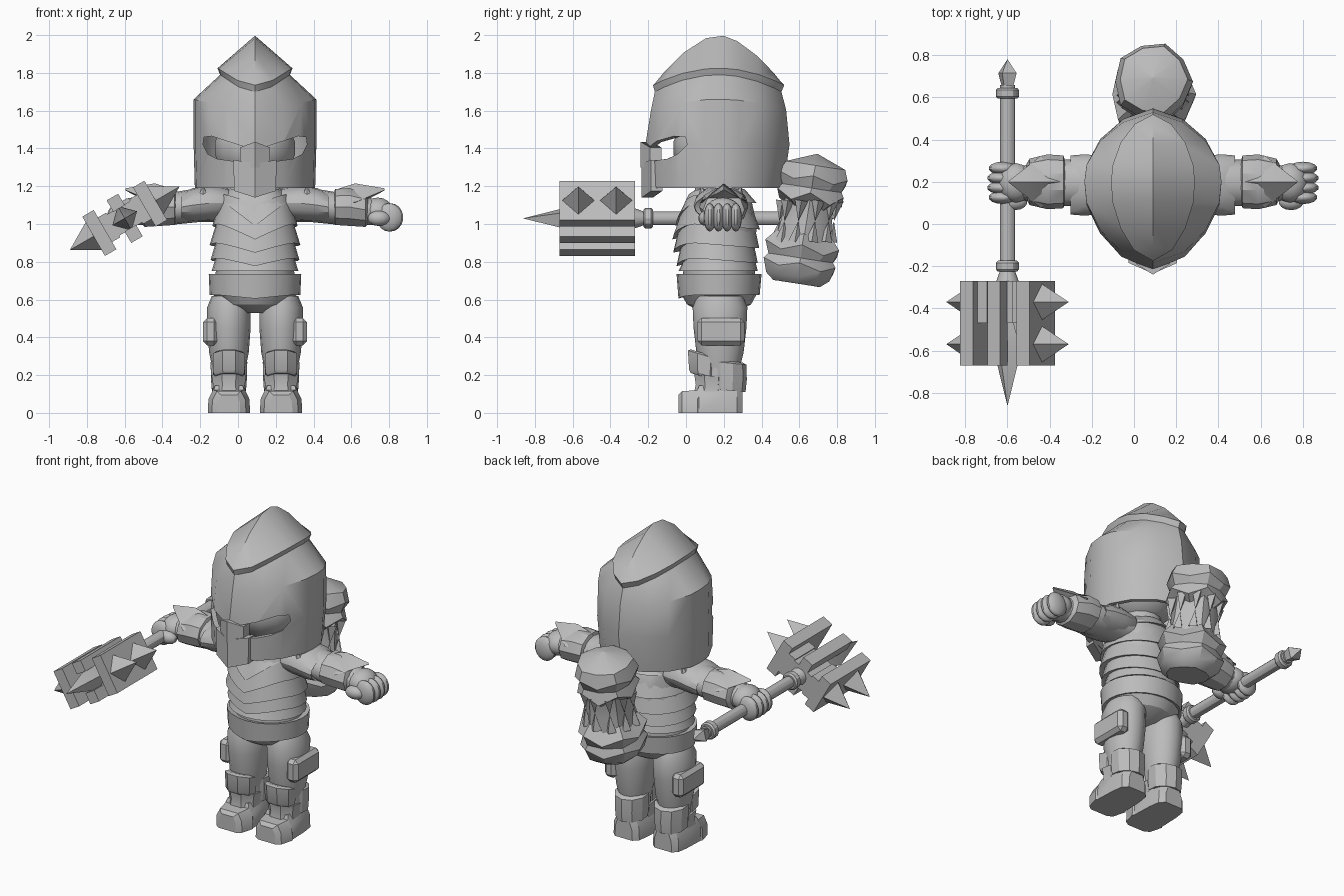
import bpy, bmesh, math
from mathutils import Vector, Matrix

if "Cube" in bpy.data.objects:
    bpy.data.objects.remove(bpy.data.objects["Cube"])

CX = 0.09  # body centre line
steel = bpy.data.materials.new("steel_grey")
steel.diffuse_color = (0.5, 0.5, 0.5, 1)
steel.use_nodes = True
steel.node_tree.nodes["Principled BSDF"].inputs["Base Color"].default_value = steel.diffuse_color


def finish(name, bm, offset=CX):
    bmesh.ops.translate(bm, verts=bm.verts, vec=(offset, 0, 0))
    bmesh.ops.remove_doubles(bm, verts=bm.verts, dist=0.0005)
    bmesh.ops.recalc_face_normals(bm, faces=bm.faces)
    me = bpy.data.meshes.new(name)
    bm.to_mesh(me)
    bm.free()
    me.materials.append(steel)
    ob = bpy.data.objects.new(name, me)
    bpy.context.collection.objects.link(ob)
    return ob


def loft(name, rings, caps=True, offset=CX):
    bm = bmesh.new()
    vs = [[bm.verts.new(p) for p in r] for r in rings]
    n = len(rings[0])
    for a, b in zip(vs, vs[1:]):
        for i in range(n):
            bm.faces.new((a[i], a[(i + 1) % n], b[(i + 1) % n], b[i]))
    if caps:
        bm.faces.new(vs[0])
        bm.faces.new(vs[-1])
    return finish(name, bm, offset)


def oval(cx, cy, z, rx, ry, n=16, dip=0, tilt=0):
    """Flat ring; dip makes a V at the front, tilt slopes it along y."""
    out = []
    for i in range(n):
        a = 2 * math.pi * (i + 0.5 * (n < 16)) / n
        x, y = rx * math.cos(a), ry * math.sin(a)
        front = max(0, 1 - abs(x) / rx * 1.2) if y < 0 else 0
        out.append((cx + x, cy + y, z - dip * front + tilt * y))
    return out


def xoval(x, cy, cz, ry, rz, n=16):
    return [(x, cy + ry * math.cos(2 * math.pi * i / n), cz + rz * math.sin(2 * math.pi * i / n)) for i in range(n)]


def solid(name, kind, mat, offset=CX, **kw):
    bm = bmesh.new()
    getattr(bmesh.ops, "create_" + kind)(bm, **kw)
    bmesh.ops.transform(bm, matrix=mat, verts=bm.verts)
    return finish(name, bm, offset)


def place(loc, scale=(1, 1, 1)):
    return Matrix.Translation(loc) @ Matrix.Diagonal((*scale, 1))


def ball(name, loc, r):
    return solid(name, "uvsphere", place(loc, r), u_segments=14, v_segments=9, radius=1)


def aim(loc, direction, roll=0):
    q = Vector(direction).to_track_quat('Z', 'Y').to_matrix().to_4x4()
    return Matrix.Translation(loc) @ q @ Matrix.Rotation(roll, 4, 'Z')


def apply_mod(ob, kind, **kw):
    m = ob.modifiers.new(kind, kind)
    for k, v in kw.items():
        setattr(m, k, v)
    bpy.context.view_layer.objects.active = ob
    bpy.ops.object.modifier_apply(modifier=m.name)


# Helmet: pointed-oval plan, shell body and ridged crest
PX = [0, .15, .25, .315, .325, .315, .25, .14, 0]
PY = [-1, -.85, -.56, -.2, .08, .3, .62, .87, 1]


def helm(xs, y0, y1, z, drop, power=2):
    half = [(x * xs, (y0 + y1) / 2 + t * (y1 - y0) / 2, z - drop * abs(t) ** power) for x, t in zip(PX, PY)]
    return half + [(-x, y, h) for x, y, h in half[-2:0:-1]]


neck_in = helm(.57, -.165, .505, 1.79, .09)
shell = loft("helmet_shell", [helm(.98, -.2, .515, 1.19, 0), helm(1, -.215, .548, 1.42, 0),
                              helm(1, -.185, .53, 1.66, .055), neck_in], caps=False)
loft("helmet_crest", [neck_in, helm(.61, -.175, .52, 1.825, .09),
                      helm(0, -.16, .505, 2.0, .25, 1.7)], caps=False)
apply_mod(shell, 'SOLIDIFY', thickness=.03, offset=-1)
for s in (1, -1):
    slot = [(.03, 1.32), (.2, 1.345), (.25, 1.37), (.275, 1.42), (.27, 1.46), (.23, 1.465), (.03, 1.40)]
    cut = loft("slot_cutter", [[(s * x, y, z) for x, z in slot] for y in (-.4, .1)])
    cut.hide_render = True
    apply_mod(shell, 'BOOLEAN', operation='DIFFERENCE', object=cut, solver='EXACT')
    bpy.data.objects.remove(cut)


def wedge(name, y0, levels, d=.05):
    """Folded front plate; each level is (z at sides, z at middle, half width)."""
    loft(name, [[(-w, y0 + d, z), (0, y0, m), (w, y0 + d, z), (w, y0 + d + .06, z),
                 (0, y0 + .06, m), (-w, y0 + d + .06, z)] for z, m, w in levels])


wedge("nose_guard", -.24, [(1.30, 1.30, .08), (1.405, 1.435, .08)])
wedge("chin_guard", -.235, [(1.175, 1.14, .11), (1.34, 1.32, .115)])
ball("head", (0, .17, 1.4), (.22, .24, .2))
solid("neck", "cone", place((0, .17, 1.2)), cap_ends=True, segments=14, radius1=.13, radius2=.11, depth=.2)

# Torso core and overlapping armour bands
core = [(.53, .07, .09), (.575, .18, .17), (.63, .225, .2), (.8, .2, .185), (1.0, .21, .2), (1.13, .21, .17), (1.19, .13, .12)]
loft("torso", [oval(0, .175, z, rx, ry) for z, rx, ry in core])


def band(name, cy, top, bot, tilt=0):
    (z0, x0, y0, d0), (z1, x1, y1, d1) = top, bot
    loft(name, [oval(0, cy, z0 - .01, x0 * .85, y0 * .85, 24, d0, tilt), oval(0, cy, z0, x0, y0, 24, d0, tilt),
                oval(0, cy, z1, x1, y1, 24, d1, tilt), oval(0, cy, z1 + .01, x1 * .85, y1 * .85, 24, d1, tilt)])


band("collar_plate", .16, (1.185, .13, .15, .04), (1.11, .19, .215, .12))
band("chest_plate", .16, (1.15, .19, .17, .06), (.99, .225, .232, .09), -.08)
band("rib_band", .16, (1.02, .2, .2, .07), (.89, .24, .228, .06), -.08)
band("belly_band", .165, (.93, .2, .19, .05), (.81, .235, .215, .05), -.08)
band("waist_band", .17, (.83, .205, .19, .04), (.75, .23, .21, 0))
band("belt", .175, (.735, .245, .225, 0), (.625, .24, .215, .02))

for s, side in ((1, "left"), (-1, "right")):
    lx = s * .138
    # Legs
    thigh = [(.22, .085, .1), (.32, .105, .125), (.45, .115, .14), (.56, .115, .145), (.62, .09, .12)]
    loft(side + "_thigh", [oval(lx, .18, z, a, b) for z, a, b in thigh])
    pad = solid(side + "_thigh_pad", "cube", place((s * .235, .185, .43), (.08, .25, .145)), size=1)
    apply_mod(pad, 'BEVEL', width=.022, segments=1)
    loft(side + "_shin", [oval(lx, .18, z, .088, r, 12) for z, r in ((.08, .1), (.3, .11))])
    knee = [(.19, .08, .075), (.205, .09, .085), (.305, .092, .092), (.315, .075, .075)]
    loft(side + "_knee_guard", [oval(lx, .095, z, a, b, 8, tilt=-.3) for z, a, b in knee])
    calf = [(.12, .095, .1), (.185, .1, .107), (.265, .102, .105), (.275, .085, .085)]
    loft(side + "_calf_guard", [oval(lx, .215, z, a, b, 10, tilt=-.1) for z, a, b in calf])
    shin = [(.09, .1, .1), (.14, .09, .09), (.195, .1, .1)]
    loft(side + "_shin_guard", [oval(lx, .135, z, a, b, 8, tilt=-.15) for z, a, b in shin])
    # Boots, lofted from toe to heel
    foot = [(-.04, .06, .095), (-.02, .09, .115), (.06, .112, .12), (.07, .105, .145), (.2, .1, .15), (.27, .09, .13), (.3, .06, .11)]
    loft(side + "_boot", [[(lx - w, y, 0), (lx + w, y, 0), (lx + w * .97, y, h * .6), (lx + w * .7, y, h),
                           (lx - w * .7, y, h), (lx - w * .97, y, h * .6)] for y, w, h in foot])

    # Arms and layered guards
    arm = [(.15, 1.1, .11, .09), (.3, 1.1, .11, .09), (.45, 1.08, .11, .085), (.58, 1.07, .09, .075), (.66, 1.06, .07, .065)]
    loft(side + "_arm", [xoval(s * x, .195, z, a, b) for x, z, a, b in arm])
    paul = [(.1, 1.11, .09, .05), (.15, 1.11, .125, .08), (.24, 1.11, .14, .095), (.33, 1.10, .145, .09), (.39, 1.09, .14, .07), (.36, 1.09, .1, .05)]
    loft(side + "_shoulder_guard", [xoval(s * x, .185, z, a, b) for x, z, a, b in paul])
    for sy in (1, -1):
        solid(side + "_shoulder_spike", "cone", aim((s * .275, .185 + sy * .095, 1.155), (0, sy * .2, 1)),
              segments=6, radius1=.05, radius2=0, depth=.1)
    brac = [(.41, 1.08, .08, .07), (.425, 1.09, .125, .1), (.5, 1.09, .13, .105), (.585, 1.075, .11, .095), (.60, 1.07, .085, .07)]
    loft(side + "_bracer", [xoval(s * x, .2, z, a, b, 10) for x, z, a, b in brac])
    spike = [(.42, .03, 1.16, .02), (.53, .125, 1.175, .04), (.685, .003, 1.185, .004)]
    loft(side + "_bracer_spike", [[(s * x, .2 - w, z - h * 1.5), (s * x, .2, z + h), (s * x, .2 + w, z - h * 1.5), (s * x, .2, z - h * 2)]
                                  for x, w, z, h in spike])
    ball(side + "_palm", (s * .65, .195, 1.065), (.085, .095, .075))
    for i in range(4):
        ball(side + "_finger", (s * (.72 - .006 * abs(i - 1.5)), .195 + (i - 1.5) * .046, 1.035), (.07, .032, .075))
    ball(side + "_thumb", (s * .655, .105, 1.03), (.06, .04, .04))

# Mace: shaft along y, head turned about the shaft
MX, MZ = -.6, 1.03


def turned(name, rings):
    """Revolve (y, radius) pairs about the shaft."""
    n = 12 if "spike" not in name else 4
    loft(name, [[(MX + r * math.cos(2 * math.pi * i / n + .52), y, MZ + r * math.sin(2 * math.pi * i / n + .52))
                 for i in range(n)] for y, r in rings], offset=0)


turned("mace_shaft", [(-.3, .036), (.66, .036)])
for y in (-.2, .62):
    turned("mace_collar", [(y - .026, .045), (y - .016, .054), (y + .016, .054), (y + .026, .045)])
turned("pommel_spike", [(.64, .028), (.715, .05), (.78, .001)])
turned("mace_neck", [(-.29, .06), (-.22, .035)])
turned("tip_spike", [(-.43, .02), (-.6, .075), (-.86, .001)])
spin = Matrix.Translation((MX, -.47, MZ)) @ Matrix.Rotation(math.radians(-30), 4, 'Y')
for x in (-.155, 0, .155):
    for sz in (1, -1):
        slab = (x, 0, sz * .095) if x == 0 else (x, 0, sz * .06)
        height = .07 if x == 0 else .12
        solid("mace_flange", "cube", spin @ place(slab, (.07, .4, height)), offset=0, size=1)
solid("mace_core", "cube", spin @ place((0, .1, 0), (.3, .2, .13)), offset=0, size=1)
for s in (1, -1):
    solid("mace_side_web", "cube", spin @ place((s * .1, .1, 0), (.06, .2, .15)), offset=0, size=1)
    for y in (-.1, .1):
        solid("mace_spike", "cone", spin @ aim((s * .26, y, 0), (s, 0, 0)), offset=0,
              segments=4, radius1=.088, radius2=0, depth=.15)

# Back pack: leaning jagged roll with two knobbed ends
def pack_ring(z, r, jag=0):
    cy = .585 + .16 * (z - .68)
    return [(r * (1 - .06 * (i % 2)) * math.cos(math.pi * i / 5), cy + r * (1 - .06 * (i % 2)) * math.sin(math.pi * i / 5),
             z + jag * (-1) ** i - .15 * r * math.sin(math.pi * i / 5)) for i in range(10)]


loft("pack_core", [pack_ring(z, r) for z, r in ((.8, .16), (.9, .155), (1.0, .14), (1.1, .135), (1.2, .15))])
loft("pack_top", [pack_ring(1.1, .13, .02), pack_ring(1.14, .185, .025), pack_ring(1.19, .165), pack_ring(1.24, .19, .015),
                  pack_ring(1.31, .165), pack_ring(1.37, .005)])
loft("pack_bottom", [pack_ring(.685, .13), pack_ring(.72, .175), pack_ring(.78, .2, .015), pack_ring(.82, .18),
                     pack_ring(.87, .205, .02), pack_ring(.93, .15, .02)])
for i in range(10):
    a = math.pi * (i + .5) / 5
    for z, up in ((1.07, -1), (.96, 1)):
        cy = .585 + .16 * (z - .68)
        solid("pack_shard", "cone", aim((.145 * math.cos(a), cy + .145 * math.sin(a), z), (0, .16 * up, up)),
              segments=4, radius1=.035, radius2=0, depth=.11)

# Shading: soft curves, crisp armour edges
bpy.ops.object.select_all(action='SELECT')
bpy.context.view_layer.objects.active = shell
bpy.ops.object.shade_smooth_by_angle(angle=math.radians(30))
